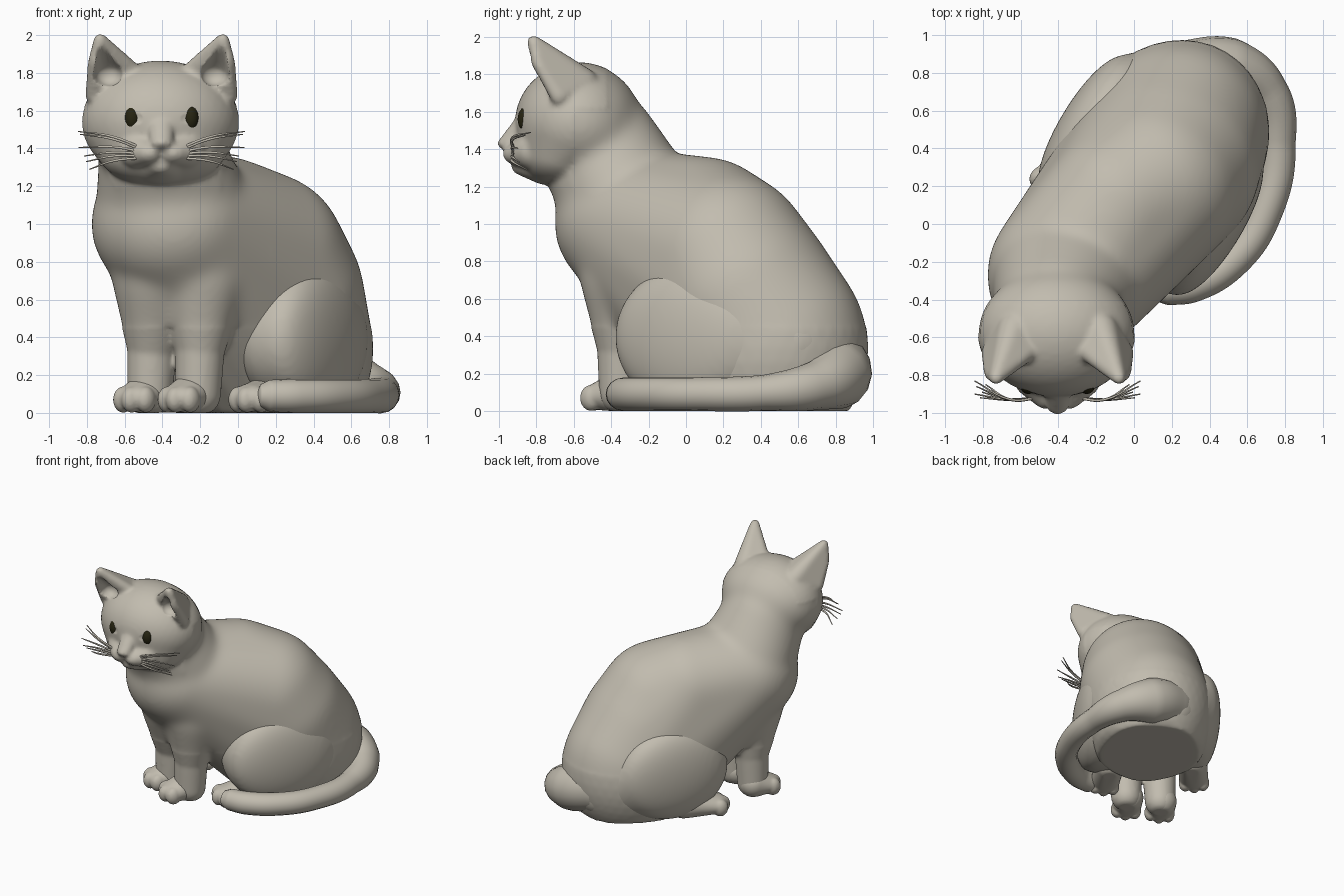
import bpy, bmesh, math
from mathutils import Vector, Matrix

if "Cube" in bpy.data.objects:
    bpy.data.objects.remove(bpy.data.objects["Cube"])

CX = -0.405                       # head centre line
AX = math.radians(59)             # heading of the trunk


def material(name, rgb):
    m = bpy.data.materials.new(name)
    m.diffuse_color = (*rgb, 1)
    m.use_nodes = True
    m.node_tree.nodes["Principled BSDF"].inputs["Base Color"].default_value = m.diffuse_color
    return m


STONE = material("warm grey", (0.54, 0.505, 0.43))
DARK = material("dark olive", (0.02, 0.018, 0.006))

_s = bmesh.new()
bmesh.ops.create_icosphere(_s, subdivisions=4, radius=1)
UNIT = [v.co.copy() for v in _s.verts]
_s.free()


def blob(x, y, z, rx, ry=None, rz=None, ang=0, pw=1):
    """Points on an ellipsoid (pw < 1 squares its sides), flat where it meets the ground."""
    rot, size = Matrix.Rotation(ang, 3, 'Z'), Vector((rx, ry or rx, rz or rx))
    pts = []
    for u in UNIT:
        q = Vector((u.x, math.copysign(abs(u.y) ** pw, u.y), u.z))
        p = rot @ (q * size) + Vector((x, y, z))
        p.z = max(p.z, 0)
        pts.append(p)
    return pts


def hull(bm, *blobs):
    """Add the convex skin around some blobs."""
    t = bmesh.new()
    for b in blobs:
        for p in b:
            t.verts.new(p)
    bmesh.ops.convex_hull(t, input=t.verts[:])
    bmesh.ops.delete(t, geom=[v for v in t.verts if not v.link_faces], context='VERTS')
    bmesh.ops.recalc_face_normals(t, faces=t.faces[:])
    me = bpy.data.meshes.new("tmp")
    t.to_mesh(me)
    t.free()
    bm.from_mesh(me)
    bpy.data.meshes.remove(me)


def finish(name, bm, mat, voxel=0, smooth=0, cutter=None):
    me = bpy.data.meshes.new(name)
    bm.to_mesh(me)
    bm.free()
    me.materials.append(mat)
    for p in me.polygons:
        p.use_smooth = True
    ob = bpy.data.objects.new(name, me)
    bpy.context.collection.objects.link(ob)
    if voxel:
        r = ob.modifiers.new("merge", 'REMESH')
        r.mode, r.voxel_size, r.use_smooth_shade = 'VOXEL', voxel, True
    if cutter:
        c = ob.modifiers.new("hollow", 'BOOLEAN')
        c.operation, c.object = 'DIFFERENCE', cutter
    if smooth:
        s = ob.modifiers.new("soften", 'SMOOTH')
        s.factor, s.iterations = 0.5, smooth
    return ob


def tube(name, splines, mat, depth):
    """Curve tube; each point is (x, y, z, radius)."""
    cu = bpy.data.curves.new(name, 'CURVE')
    cu.dimensions, cu.bevel_depth, cu.use_fill_caps = '3D', depth, True
    cu.bevel_resolution = 6 if depth > 0.1 else 1
    cu.resolution_u = 10 if depth > 0.1 else 5
    for pts in splines:
        sp = cu.splines.new('BEZIER')
        sp.bezier_points.add(len(pts) - 1)
        for bp, (x, y, z, r) in zip(sp.bezier_points, pts):
            bp.co, bp.radius = (x, y, z), r
            bp.handle_left_type = bp.handle_right_type = 'AUTO'
        sp.use_smooth = True
    cu.materials.append(mat)
    ob = bpy.data.objects.new(name, cu)
    bpy.context.collection.objects.link(ob)


# Hollows of the ears and shallow eye sockets (helper)
bm = bmesh.new()
for s in (-1, 1):
    hull(bm, blob(CX + s * .315, -.875, 1.93, .025), blob(CX + s * .335, -.87, 1.75, .045),
         blob(CX + s * .20, -.87, 1.82, .03), blob(CX + s * .28, -.745, 1.79, .07, .06, .06))
    hull(bm, blob(CX + s * .155, -.955, 1.56, .085, .07, .07))
cutter = finish("hollow_cutter", bm, STONE)
cutter.hide_render = True

bm = bmesh.new()
# Trunk
hull(bm, blob(-.34, -.27, 1.0, .44, .435, .40), blob(-.08, .10, .95, .41),
     blob(.115, .21, .82, .46), blob(.17, .31, .62, .50),
     blob(.20, .43, .34, .56, .50, .58, AX))
# Neck and head
hull(bm, blob(-.41, -.46, 1.40, .325), blob(-.36, -.335, 1.17, .39, .37, .32))
hull(bm, blob(CX - .005, -.575, 1.54, .418, .34, .325), blob(CX, -.65, 1.375, .33, .25, .18))
# Bridge of nose, nose, chin, muzzle
hull(bm, blob(CX, -.957, 1.43, .06, .052, .035), blob(CX, -.86, 1.55, .07, .05, .05))
hull(bm, blob(CX, -.875, 1.31, .07, .06, .05), blob(CX, -.75, 1.29, .16, .1, .08))
for s in (-1, 1):
    hull(bm, blob(CX + s * .062, -.895, 1.375, .078, .085, .062),
         blob(CX + s * .13, -.82, 1.39, .10))
    # Ears
    hull(bm, blob(CX + s * .325, -.815, 1.975, .035), blob(CX + s * .355, -.79, 1.86, .035),
         blob(CX + s * .36, -.68, 1.68, .045), blob(CX + s * .15, -.67, 1.80, .05),
         blob(CX + s * .23, -.56, 1.75, .09))
# Front legs
for sx, sy, kx, ky in ((-.43, -.28, -.455, -.235), (-.19, -.33, -.20, -.345)):
    hull(bm, blob(sx, sy, .72, .24), blob(kx, ky, .34, .13))
    hull(bm, blob(kx, ky, .36, .132), blob(kx - .01, ky, .10, .12))
body = finish("body", bm, STONE, .015, 6, cutter)

# Bake the body, then soften everything except the face and ears
deps = bpy.context.evaluated_depsgraph_get()
baked = bpy.data.meshes.new_from_object(body.evaluated_get(deps))
body.modifiers.clear()
bm = bmesh.new()
bm.from_mesh(baked)
soft = [v for v in bm.verts if .45 < v.co.z < 1.19 or (v.co.y > -.6 and .45 < v.co.z < 1.62)
        or v.co.y > -.42 and v.co.z > .45]
for _ in range(40):
    bmesh.ops.smooth_vert(bm, verts=soft, factor=.5, use_axis_x=True,
                          use_axis_y=True, use_axis_z=True)
bm.to_mesh(baked)
bm.free()
body.data = baked
for p in baked.polygons:
    p.use_smooth = True
cutter.hide_viewport = True

# Thighs, each running back into the haunch
for name, x, y, a, haunch in (("right_thigh", .345, .05, .45, blob(.42, .55, .36, .29)),
                              ("left_thigh", -.165, .46, .46, blob(.26, .76, .21, .20))):
    bm = bmesh.new()
    hull(bm, blob(x, y, .395, a, .245, .39, AX, .6), haunch)
    finish(name, bm, STONE, .02, 8)


# Paws: a rounded pad with a fan of toes
def paw(name, x, y, ang, length):
    bm = bmesh.new()
    f = Vector((math.cos(ang), math.sin(ang)))
    side = Vector((-f.y, f.x))
    tip = Vector((x, y))
    heel = tip - f * length
    hull(bm, blob(tip.x, tip.y, .08, .10, .115, .075, ang), blob(heel.x, heel.y, .10, .115))
    for k in (-1, 0, 1):
        p = tip + f * (.055 - .03 * abs(k)) + side * k * .07
        hull(bm, blob(p.x, p.y, .07, .062, .05, .07, ang))
    finish(name, bm, STONE, .01, 4)


BACK = AX + math.pi
paw("left_front_paw", -.535, -.32, BACK, .11)
paw("right_front_paw", -.30, -.45, BACK, .12)
paw("right_hind_paw", .075, -.27, BACK, .25)
paw("left_hind_paw", -.43, .22, BACK - .2, .25)

# Tail, broad at the root and curled along the ground
tube("tail", [[(.08, .72, .26, .17), (.30, .785, .24, .19), (.51, .80, .19, .185),
               (.69, .69, .135, .13), (.76, .42, .098, .095), (.69, .05, .09, .09),
               (.53, -.19, .09, .09), (.31, -.325, .09, .09), (.17, -.345, .09, .085),
               (.12, -.35, .09, .062), (.098, -.35, .09, .01)]], STONE, 1.0)

# Eyes
for s, name in ((-1, "left_eye"), (1, "right_eye")):
    bm = bmesh.new()
    hull(bm, blob(CX + s * .155, -.855, 1.56, .043, .045, .066))
    finish(name, bm, DARK)

# Whiskers
whiskers = []
for s in (-1, 1):
    for i, (dx, y, z) in enumerate(((.44, -.83, 1.49), (.43, -.86, 1.475), (.44, -.90, 1.405),
                                    (.41, -.92, 1.36), (.40, -.89, 1.33), (.38, -.85, 1.29))):
        z0 = 1.40 - .01 * i
        whiskers.append([(CX + s * .10, -.92, z0, 1),
                         (CX + s * .25, -.93, (z0 + z) / 2 + .015, .9),
                         (CX + s * dx, y, z, .4)])
tube("whiskers", whiskers, STONE, .008)
